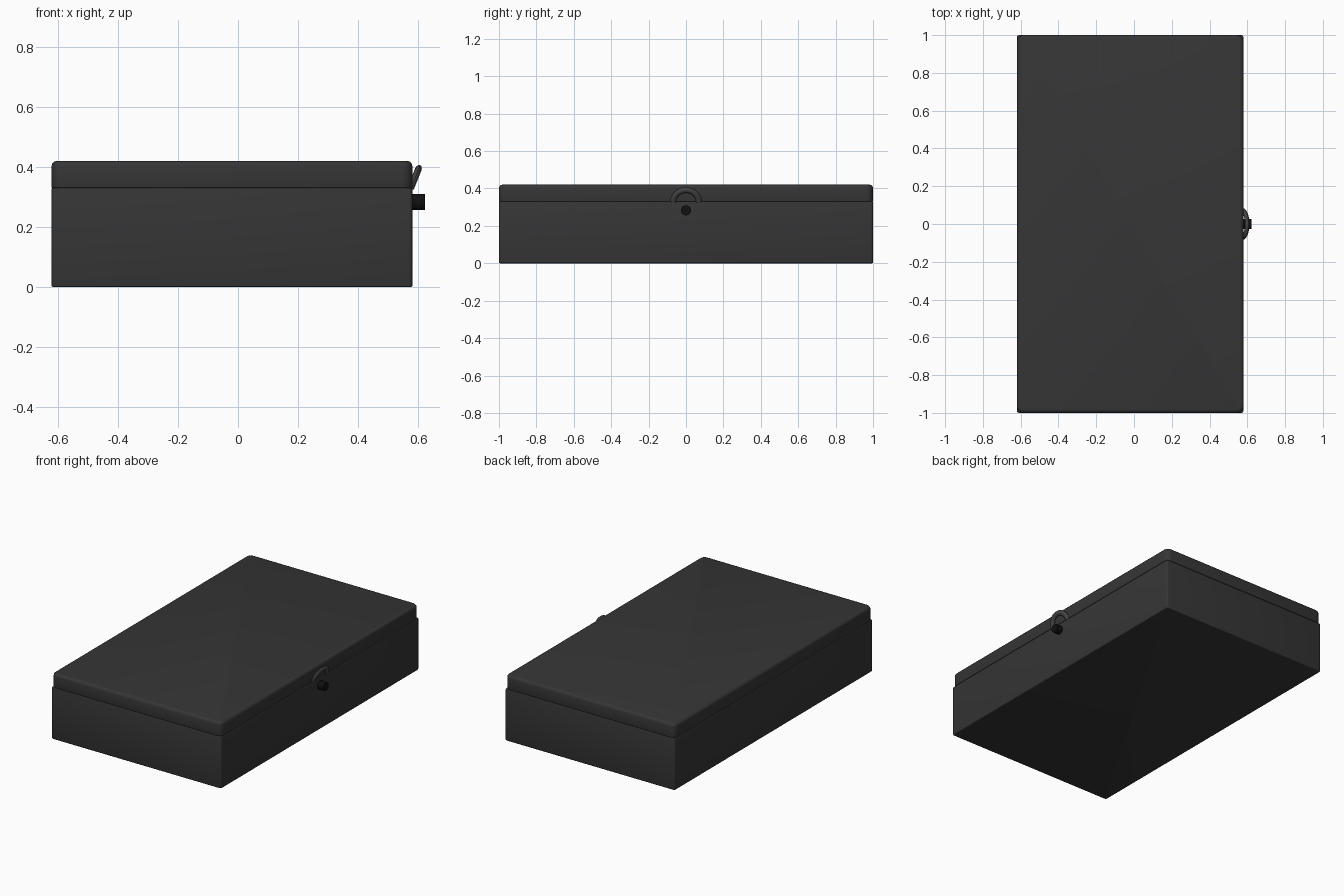
import bpy, bmesh, math
from mathutils import Matrix, Vector

if "Cube" in bpy.data.objects:
    bpy.data.objects.remove(bpy.data.objects["Cube"])


def material(name, v):
    m = bpy.data.materials.new(name)
    m.diffuse_color = (v, v, v, 1)
    m.use_nodes = True
    m.node_tree.nodes["Principled BSDF"].inputs["Base Color"].default_value = m.diffuse_color
    return m


shell = material("charcoal", 0.036)
black = material("black", 0.005)
grey = material("dark_grey", 0.06)


def finish(bm, name, mat):
    bmesh.ops.recalc_face_normals(bm, faces=bm.faces)
    me = bpy.data.meshes.new(name)
    bm.to_mesh(me)
    bm.free()
    me.materials.append(mat)
    ob = bpy.data.objects.new(name, me)
    bpy.context.collection.objects.link(ob)
    bpy.ops.object.select_all(action='DESELECT')
    ob.select_set(True)
    bpy.context.view_layer.objects.active = ob
    bpy.ops.object.shade_smooth_by_angle(angle=math.radians(35))
    return ob


def rounded_box(name, z0, z1, corner, top, bottom):
    # Box with rounded upright corners, then softened top and bottom rims
    bm = bmesh.new()
    bmesh.ops.create_cube(bm, size=1, matrix=Matrix.Translation((-0.02, 0, (z0 + z1) / 2))
                          @ Matrix.Diagonal((1.2, 2.0, z1 - z0, 1)))
    upright = [e for e in bm.edges if abs(e.verts[0].co.z - e.verts[1].co.z) > 0.01]
    bmesh.ops.bevel(bm, geom=upright, offset=corner, segments=4, profile=0.5, affect='EDGES')
    for z, width in ((z1, top), (z0, bottom)):
        rim = [e for e in bm.edges if all(abs(v.co.z - z) < 1e-5 for v in e.verts)]
        bmesh.ops.bevel(bm, geom=rim, offset=width, segments=3, profile=0.5, affect='EDGES')
    return finish(bm, name, shell)


# Case and lid, with a fine seam between their softened rims
rounded_box("case_body", 0.0, 0.33, 0.012, 0.005, 0.006)
rounded_box("lid", 0.33, 0.42, 0.035, 0.018, 0.004)

# Round button on the right side
bm = bmesh.new()
bmesh.ops.create_cone(bm, cap_ends=True, segments=32, radius1=0.027, radius2=0.027, depth=0.06,
                      matrix=Matrix.Translation((0.592, 0, 0.283)) @ Matrix.Rotation(math.pi / 2, 4, 'Y'))
finish(bm, "button", black)

# Half-ring pull tab leaning out from the lid
bm = bmesh.new()
rings = []
lean = math.radians(22)
origin = Vector((0.574, 0, 0.328))
up = Vector((math.sin(lean), 0, math.cos(lean)))
out = Vector((math.cos(lean), 0, -math.sin(lean)))
for i in range(25):
    a = math.pi * i / 24
    radial = Vector((0, math.cos(a), 0)) + up * math.sin(a)
    rings.append([bm.verts.new(origin + radial * (0.068 + 0.016 * math.cos(t)) + out * 0.011 * math.sin(t))
                  for t in (2 * math.pi * k / 12 for k in range(12))])
for r, s in zip(rings, rings[1:]):
    for k in range(12):
        bm.faces.new((r[k], r[(k + 1) % 12], s[(k + 1) % 12], s[k]))
bm.faces.new(rings[0])
bm.faces.new(rings[-1])
finish(bm, "pull_tab", grey)
